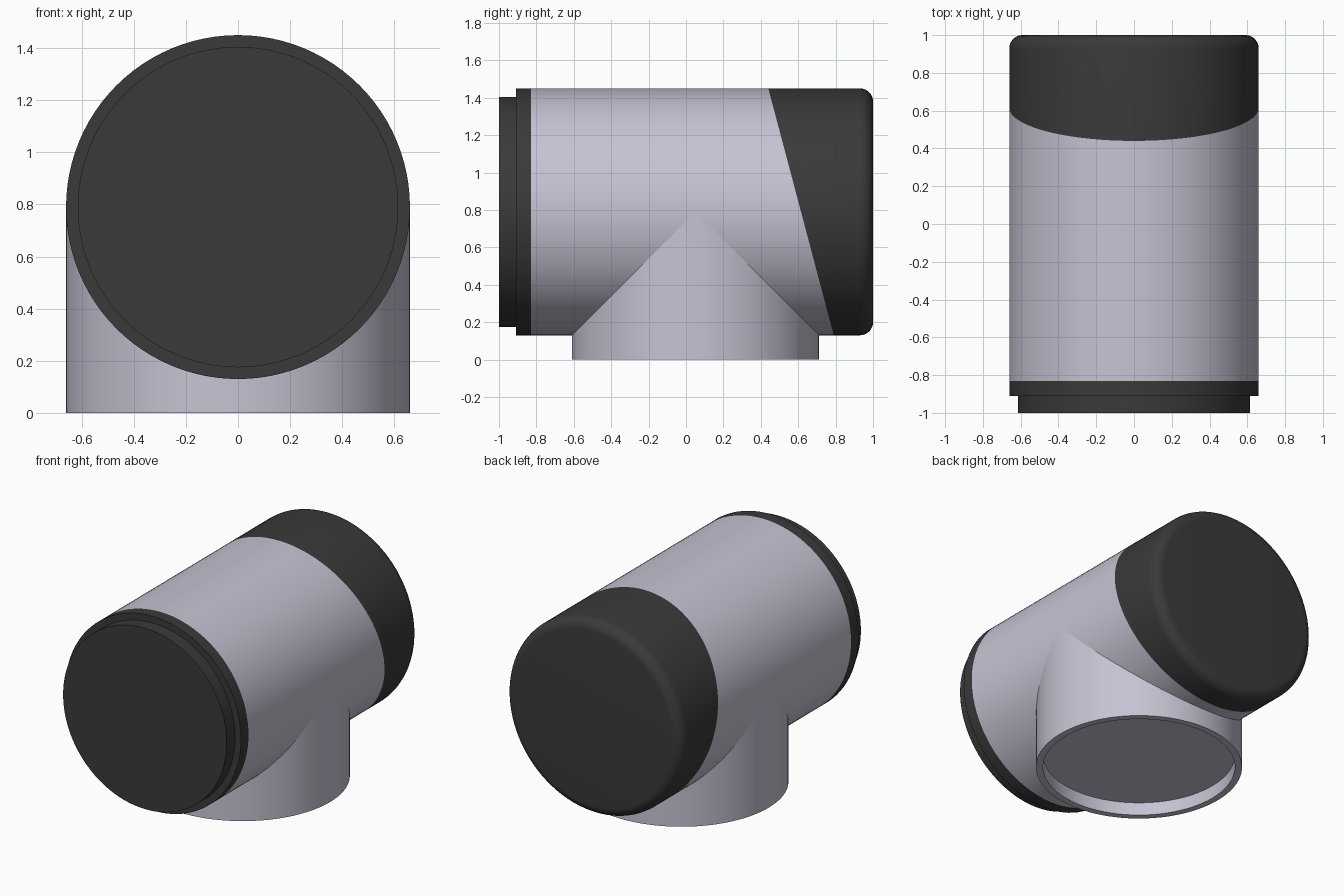
import bpy
import bmesh
from math import sin, cos, pi, radians
from mathutils import Matrix, Vector

cube = bpy.data.objects.get("Cube")
if cube:
    bpy.data.objects.remove(cube, do_unlink=True)

R = 0.66          # outer radius of barrel and neck
AXIS_Z = 0.79     # height of the barrel axis
SEGMENTS = 96


def material(name, colour):
    mat = bpy.data.materials.new(name)
    mat.use_nodes = True
    mat.diffuse_color = colour
    bsdf = next(n for n in mat.node_tree.nodes if n.type == 'BSDF_PRINCIPLED')
    bsdf.inputs["Base Color"].default_value = colour
    return mat


silver = material("pale silver", (0.56, 0.55, 0.65, 1))
charcoal = material("charcoal", (0.042, 0.042, 0.042, 1))


def lathe(name, profile, matrix, materials, cut=None):
    """Revolve (radius, height) points about z, then place with matrix.
    cut = (point, normal): faces beyond that plane get the second material."""
    bm = bmesh.new()
    rings = []
    for r, h in profile:
        if r == 0:
            rings.append([bm.verts.new((0, 0, h))])
        else:
            rings.append([bm.verts.new((r * cos(2 * pi * i / SEGMENTS),
                                        r * sin(2 * pi * i / SEGMENTS), h))
                          for i in range(SEGMENTS)])
    for a, b in zip(rings, rings[1:]):
        for i in range(SEGMENTS):
            j = (i + 1) % SEGMENTS
            if len(a) == 1:
                bm.faces.new((a[0], b[j], b[i]))
            elif len(b) == 1:
                bm.faces.new((a[i], a[j], b[0]))
            else:
                bm.faces.new((a[i], a[j], b[j], b[i]))
    bm.transform(matrix)
    bmesh.ops.recalc_face_normals(bm, faces=bm.faces)
    if cut:
        point, normal = cut
        bmesh.ops.bisect_plane(bm, geom=bm.verts[:] + bm.edges[:] + bm.faces[:],
                               plane_co=point, plane_no=normal)
        for f in bm.faces:
            f.material_index = int((f.calc_center_median() - point).dot(normal) > 0)
    mesh = bpy.data.meshes.new(name)
    bm.to_mesh(mesh)
    bm.free()
    for mat in materials:
        mesh.materials.append(mat)
    obj = bpy.data.objects.new(name, mesh)
    bpy.context.collection.objects.link(obj)
    bpy.ops.object.select_all(action='DESELECT')
    bpy.context.view_layer.objects.active = obj
    obj.select_set(True)
    bpy.ops.object.shade_smooth_by_angle(angle=radians(30))
    return obj


# Lathe axis z becomes +y for the horizontal parts
along_y = Matrix.Translation((0, 0, AXIS_Z)) @ Matrix.Rotation(-pi / 2, 4, 'X')

# Barrel with rounded back end and a slanted dark back section
fillet = 0.07
barrel = [(0, -0.83), (R, -0.83)]
for k in range(9):
    t = k / 8 * pi / 2
    barrel.append((R - fillet + fillet * cos(t), 1 - fillet + fillet * sin(t)))
barrel.append((0, 1))
top, bottom = Vector((0, 0.44, 1.45)), Vector((0, 0.79, 0.13))
slope = top - bottom
normal = Vector((0, slope.z, -slope.y)).normalized()
lathe("barrel", barrel, along_y, [silver, charcoal], (top, normal))

# Stepped front cap
front_cap = [(0, -1), (0.615, -1), (0.615, -0.91), (R, -0.91), (R, -0.83), (0, -0.83)]
lathe("front_cap", front_cap, along_y, [charcoal])

# Neck below the barrel, with a shallow recess underneath
neck = [(0, 0.09), (0.615, 0.09), (0.615, 0), (R, 0), (R, AXIS_Z)]
lathe("neck", neck, Matrix.Translation((0, 0.05, 0)), [silver])
